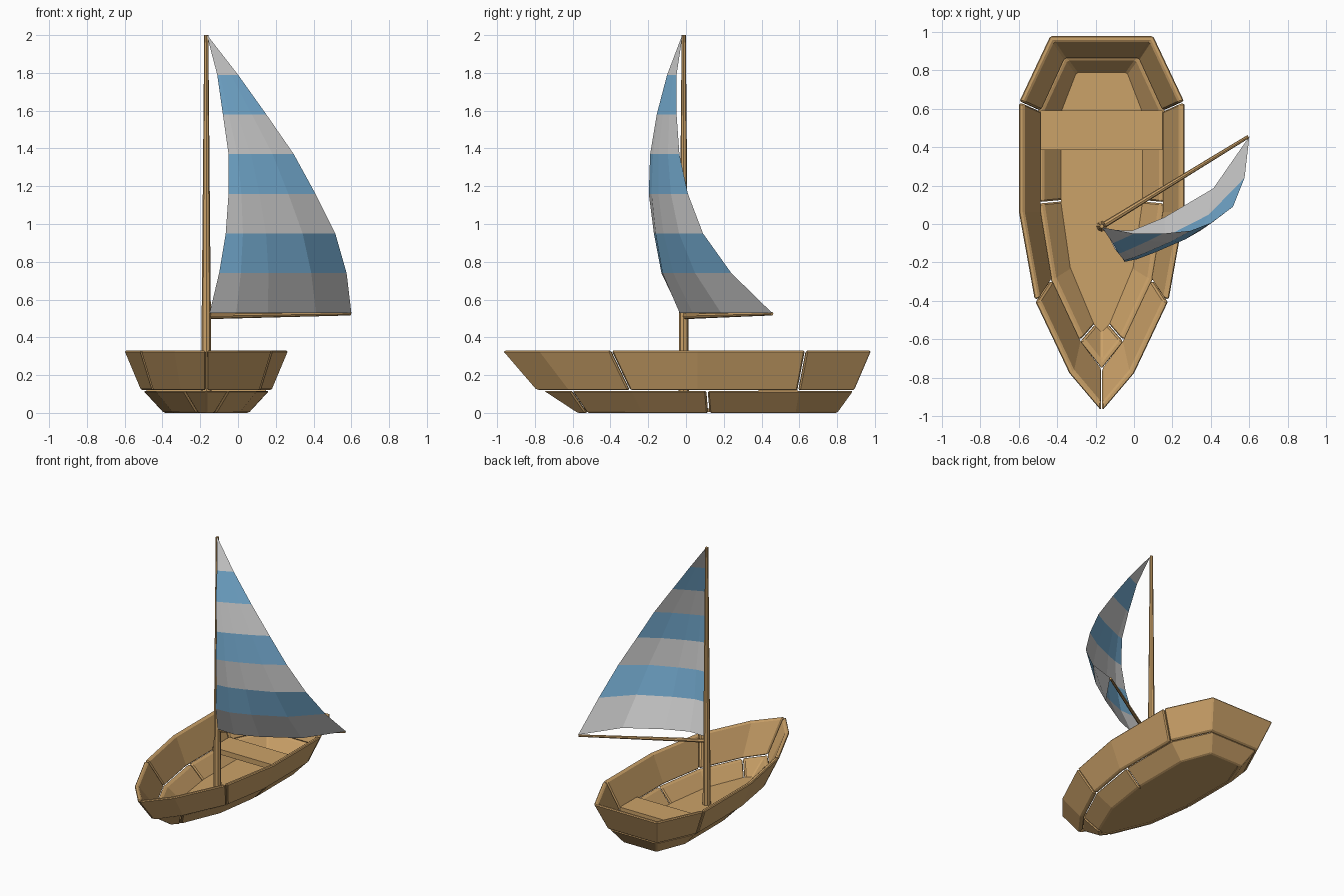
import bpy, bmesh
from mathutils import Vector

if "Cube" in bpy.data.objects:
    bpy.data.objects.remove(bpy.data.objects["Cube"])

CX = -0.168  # hull centre line


def material(name, rgb):
    m = bpy.data.materials.new(name)
    m.diffuse_color = (*rgb, 1)
    m.use_nodes = True
    m.node_tree.nodes["Principled BSDF"].inputs["Base Color"].default_value = m.diffuse_color
    return m


wood = material("wood", (0.60, 0.36, 0.14))
blue = material("blue_cloth", (0.18, 0.42, 0.65))


def finish(name, bm, mats, fix=True):
    if fix:
        bmesh.ops.recalc_face_normals(bm, faces=bm.faces[:])
    me = bpy.data.meshes.new(name)
    bm.to_mesh(me)
    bm.free()
    for m in mats:
        me.materials.append(m)
    ob = bpy.data.objects.new(name, me)
    bpy.context.collection.objects.link(ob)
    return ob


def bevel(ob, width):
    b = ob.modifiers.new("bevel", "BEVEL")
    b.width, b.segments = width, 1
    b.limit_method, b.angle_limit = "ANGLE", 0.7


def ring(half):
    """Mirror stern-to-bow stations into a closed outline."""
    return [Vector(p) for p in half] + [Vector((-x, y)) for x, y in half[-2::-1]]


def inset(pts, t):
    """Mitred inward offset of an outline."""
    out = []
    for i, p in enumerate(pts):
        a = (p - pts[i - 1]).normalized()
        b = (pts[(i + 1) % len(pts)] - p).normalized()
        n1, n2 = Vector((a.y, -a.x)), Vector((b.y, -b.x))
        out.append(p + (n1 + n2) * (t / (1 + n1.dot(n2))))
    return out


def plank(name, ids, top, bot, z1, z0, t=0.03, gap=0.004):
    rings = [(top, z1), (bot, z0), (inset(bot, t), z0), (inset(top, t), z1)]
    rows = [[Vector((r[i].x + CX, r[i].y, z)) for r, z in rings] for i in ids]
    for end, nxt in ((0, 1), (-1, -2)):  # open a seam at each end
        rows[end] = [p + (q - p).normalized() * gap for p, q in zip(rows[end], rows[nxt])]
    bm = bmesh.new()
    vs = [[bm.verts.new(p) for p in row] for row in rows]
    for a, b in zip(vs, vs[1:]):
        for k in range(4):
            bm.faces.new((a[k], a[k - 1], b[k - 1], b[k]))
    bm.faces.new(vs[0])
    bm.faces.new(vs[-1])
    bevel(finish(name, bm, [wood]), 0.008)


# Hull planks: two flared tiers
rim = ring([(0.27, 0.98), (0.433, 0.635), (0.433, 0.06), (0.35, -0.40), (0.17, -0.78), (0, -0.98)])
mid_up = ring([(0.21, 0.89), (0.345, 0.595), (0.345, 0.06), (0.285, -0.30), (0.135, -0.62), (0, -0.80)])
mid_low = ring([(0.20, 0.885), (0.333, 0.60), (0.333, 0.11), (0.27, -0.29), (0.12, -0.61), (0, -0.76)])
keel = ring([(0.14, 0.80), (0.225, 0.58), (0.225, 0.12), (0.175, -0.23), (0.05, -0.53), (0, -0.58)])

for name, ids in (("stern", (9, 10, 0, 1)), ("right_side", (1, 2, 3)), ("right_bow", (3, 4, 5)),
                  ("left_bow", (5, 6, 7)), ("left_side", (7, 8, 9))):
    plank("upper_plank_" + name, ids, rim, mid_up, 0.33, 0.12)
for name, ids in (("stern", (8, 9, 10, 0, 1, 2)), ("right_side", (2, 3, 4)),
                  ("bow", (4, 5, 6)), ("left_side", (6, 7, 8))):
    plank("lower_plank_" + name, ids, mid_low, keel, 0.117, 0.0)

# Floor slab
bm = bmesh.new()
f = bm.faces.new([bm.verts.new((p.x + CX, p.y, 0.004)) for p in inset(keel, 0.012)])
ext = bmesh.ops.extrude_face_region(bm, geom=[f])
bmesh.ops.translate(bm, vec=(0, 0, 0.02),
                    verts=[v for v in ext["geom"] if isinstance(v, bmesh.types.BMVert)])
if not any(abs(g.normal.z) > 0.9 and g.calc_center_median().z < 0.01 for g in bm.faces):
    bm.faces.new([v for v in f.verts])
finish("floor", bm, [wood])

# Seat board
bm = bmesh.new()
bmesh.ops.create_cube(bm, size=1)
bmesh.ops.scale(bm, vec=(0.635, 0.205, 0.04), verts=bm.verts)
bmesh.ops.translate(bm, vec=(CX, 0.487, 0.125), verts=bm.verts)
finish("seat", bm, [wood])


# Mast and boom: tapered eight-sided spars
def spar(name, a, b, r0, r1):
    a, b = Vector(a), Vector(b)
    bm = bmesh.new()
    bmesh.ops.create_cone(bm, cap_ends=True, segments=8, radius1=r0, radius2=r1, depth=(b - a).length)
    ob = finish(name, bm, [wood])
    ob.location = (a + b) / 2
    ob.rotation_mode = "QUATERNION"
    ob.rotation_quaternion = (b - a).to_track_quat("Z", "Y")


spar("mast", (CX, -0.012, 0.005), (CX, -0.012, 2.0), 0.029, 0.011)
spar("boom", (CX, -0.012, 0.512), (0.595, 0.455, 0.525), 0.016, 0.009)

# Sail: billowing striped sheet between the mast edge and the free edge
luff = [(-.15, -.03), (-.10, -.13), (-.065, -.17), (-.05, -.197), (-.05, -.19), (-.08, -.155), (-.11, -.10), (-.165, -.02)]
leech = [(.60, .455), (.575, .24), (.515, .09), (.41, .01), (.295, -.035), (.15, -.05), (0, -.05), (-.163, -.018)]
camber = [(0, 0), (0.13, 0.08), (0.33, 0.113), (0.66, 0.125), (1, 0)]
bm = bmesh.new()
rows = []
for i, (a, b) in enumerate(zip(luff, leech)):
    a, b, s = Vector(a), Vector(b), i / 7
    row = []
    for t, c in camber:
        p = a.lerp(b, t) + Vector((0.54, -0.84)) * c * (1 - s) ** 3
        row.append(bm.verts.new((p.x, p.y, 0.53 + 1.47 * s)))
    rows.append(row)
for i in range(7):
    for j in range(4):
        f = bm.faces.new((rows[i][j], rows[i][j + 1], rows[i + 1][j + 1], rows[i + 1][j]))
        f.material_index = i % 2
finish("sail", bm, [None, blue], fix=False)
